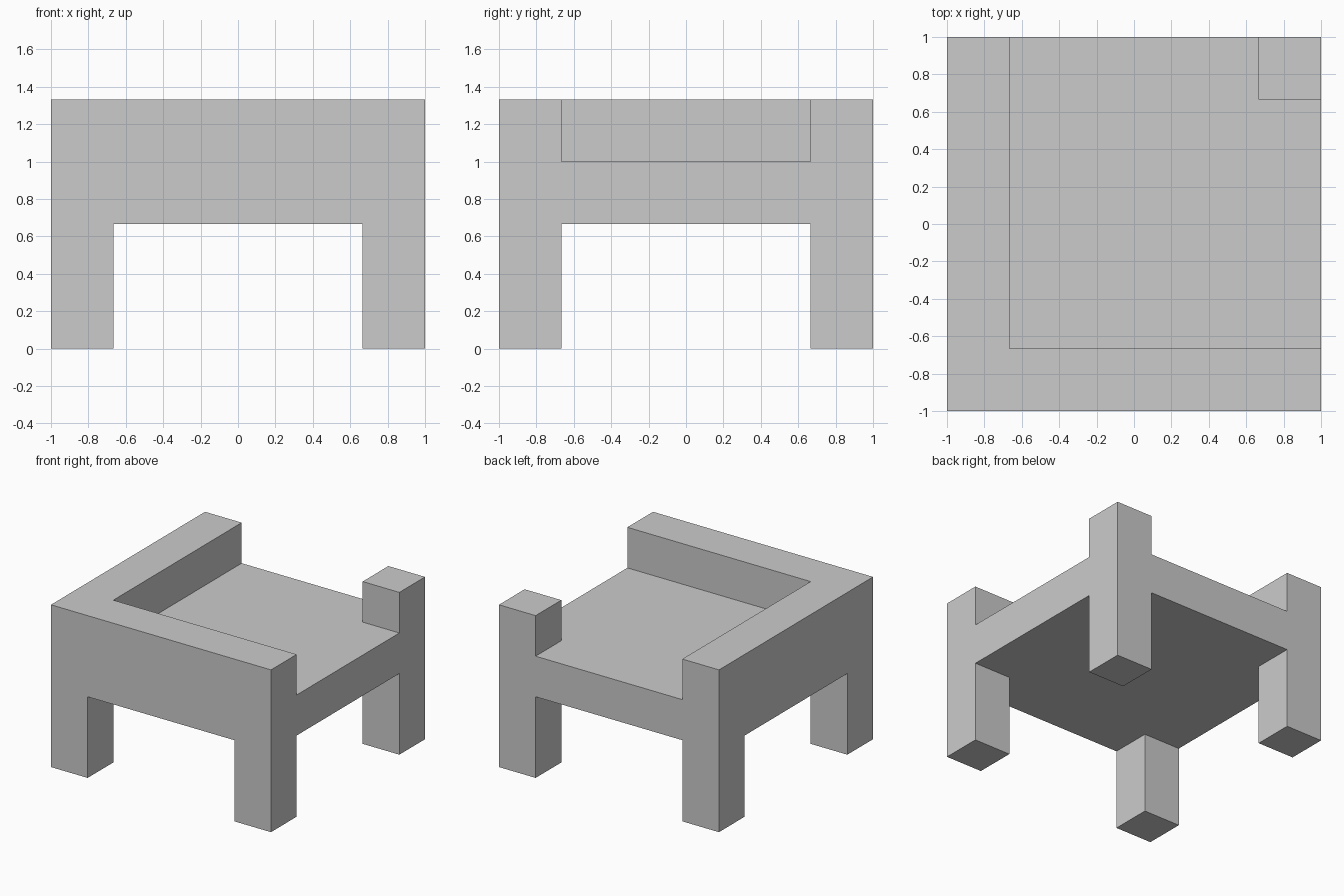
import bpy
import bmesh
from mathutils import Matrix, Vector

if "Cube" in bpy.data.objects:
    bpy.data.objects.remove(bpy.data.objects["Cube"])

T = 1 / 3        # thickness of slab, legs and walls
IN = 1 - T       # inner edge of the border

bm = bmesh.new()

# Seat slab, cut into a 3 x 3 layout with a border of width T
bmesh.ops.create_cube(bm, size=1, matrix=Matrix.Translation((0, 0, 2.5 * T)) @ Matrix.Diagonal((2, 2, T, 1)))
for axis in (Vector((1, 0, 0)), Vector((0, 1, 0))):
    for side in (-IN, IN):
        bmesh.ops.bisect_plane(bm, geom=bm.verts[:] + bm.edges[:] + bm.faces[:],
                               plane_co=axis * side, plane_no=axis)


def extrude_cells(direction, wanted, distance):
    """Extrude the slab cells facing up (1) or down (-1) that satisfy wanted(x, y)."""
    bm.normal_update()
    cells = [f for f in bm.faces if f.normal.z * direction > 0.9
             and wanted(*f.calc_center_median().xy)]
    ret = bmesh.ops.extrude_face_region(bm, geom=cells)
    verts = [v for v in ret["geom"] if isinstance(v, bmesh.types.BMVert)]
    bmesh.ops.translate(bm, verts=verts, vec=(0, 0, direction * distance))
    leftover = [f for f in cells if f.is_valid]
    if leftover:
        bmesh.ops.delete(bm, geom=leftover, context='FACES_ONLY')


# Four corner legs
extrude_cells(-1, lambda x, y: abs(x) > IN and abs(y) > IN, 2 * T)
# L-shaped wall along left and front, plus the back right post
extrude_cells(1, lambda x, y: x < -IN or y < -IN or (x > IN and y > IN), T)

# Merge coplanar faces into clean flat panels
bmesh.ops.dissolve_limit(bm, angle_limit=0.01, verts=bm.verts[:], edges=bm.edges[:])
bmesh.ops.recalc_face_normals(bm, faces=bm.faces[:])

mesh = bpy.data.meshes.new("corner_seat")
bm.to_mesh(mesh)
bm.free()
bpy.context.collection.objects.link(bpy.data.objects.new("corner_seat", mesh))
